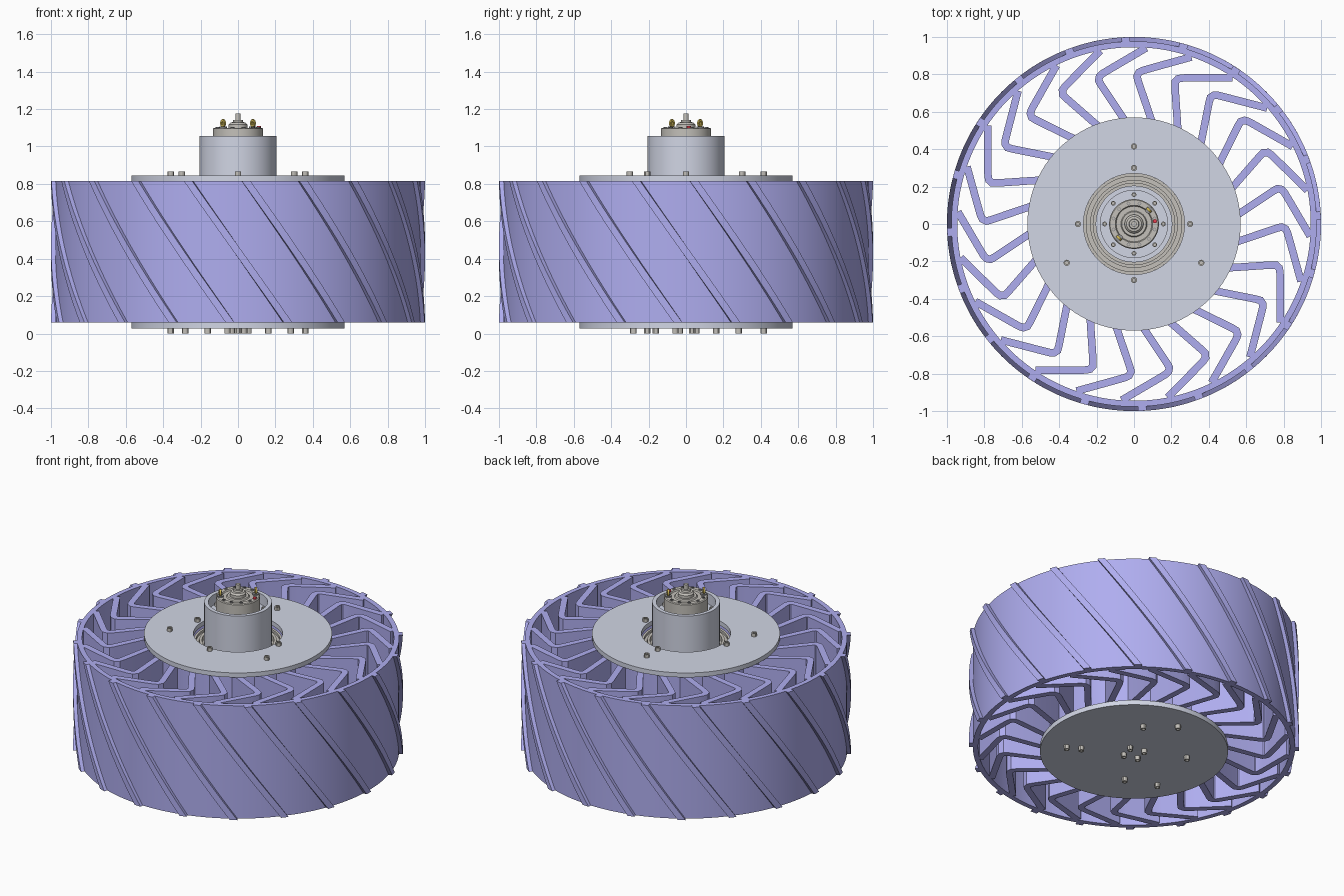
import bpy, bmesh
from math import sin, cos, pi, radians, atan2
from mathutils import Vector, Matrix

if "Cube" in bpy.data.objects:
    bpy.data.objects.remove(bpy.data.objects["Cube"])


def material(name, rgb):
    m = bpy.data.materials.new(name)
    m.diffuse_color = (*rgb, 1)
    m.use_nodes = True
    m.node_tree.nodes["Principled BSDF"].inputs["Base Color"].default_value = m.diffuse_color
    return m


VIOLET = material("violet", (0.43, 0.42, 0.87))
STEEL = material("blue_grey", (0.64, 0.67, 0.78))
TAN = material("warm_grey", (0.55, 0.53, 0.49))
BRASS = material("brass", (0.65, 0.5, 0.1))
RED = material("red", (0.8, 0.05, 0.08))
DARK = material("dark_grey", (0.3, 0.3, 0.31))


def finish(bm, name, mat):
    bmesh.ops.recalc_face_normals(bm, faces=bm.faces)
    me = bpy.data.meshes.new(name)
    bm.to_mesh(me)
    bm.free()
    me.shade_smooth()
    me.set_sharp_from_angle(angle=radians(30))
    me.materials.append(mat)
    ob = bpy.data.objects.new(name, me)
    bpy.context.collection.objects.link(ob)
    return ob


def add_lathe(bm, profile, seg=64, at=(0, 0), closed=True):
    """Revolve (r, z) points around a vertical axis; r = 0 gives a pole."""
    rings = []
    for r, z in profile:
        if r == 0:
            rings.append([bm.verts.new((*at, z))] * seg)
        else:
            rings.append([bm.verts.new((at[0] + r * cos(2 * pi * i / seg),
                                        at[1] + r * sin(2 * pi * i / seg), z))
                          for i in range(seg)])
    pairs = list(zip(rings, rings[1:]))
    if closed:
        pairs.append((rings[-1], rings[0]))
    for a, b in pairs:
        for i in range(seg):
            j = (i + 1) % seg
            vs = list(dict.fromkeys((a[i], a[j], b[j], b[i])))
            if len(vs) > 2:
                bm.faces.new(vs)


def lathe(name, mat, profile, seg=64, at=(0, 0), closed=True):
    bm = bmesh.new()
    add_lathe(bm, profile, seg, at, closed)
    return finish(bm, name, mat)


def tube(name, mat, r0, r1, z0, z1, seg=64):
    return lathe(name, mat, [(r0, z0), (r1, z0), (r1, z1), (r0, z1)], seg)


def solid(name, mat, r, z0, z1, seg=64, at=(0, 0)):
    return lathe(name, mat, [(0, z0), (r, z0), (r, z1), (0, z1)], seg, at, False)


def bolts(name, points, z, h, r=0.017, mat=TAN):
    """Round cap screws with a socket; negative h points downwards."""
    bm = bmesh.new()
    for p in points:
        add_lathe(bm, [(0, z), (r, z), (r, z + h), (r * .55, z + h),
                       (r * .55, z + h * .4), (0, z + h * .4)], 12, p, False)
    finish(bm, name, mat)


def polar(r, start, n):
    return [(r * cos(radians(start + 360 * k / n)), r * sin(radians(start + 360 * k / n)))
            for k in range(n)]


Z0, Z1 = 0.06, 0.815

# Wheel rim and inner hub wall
tube("wheel_rim", VIOLET, 0.945, 0.977, Z0, Z1, 160)
tube("wheel_inner_hub", VIOLET, 0.49, 0.53, Z0, Z1, 96)

# Bent flexible spokes
path = [Vector(p) for p in [(.50, -.112), (.765, -.022), (.79, -.016), (.81, -.026),
                            (.82, -.045), (.833, -.09), (.893, -.307)]]
left, right = [], []
for i, p in enumerate(path):
    d0 = (p - path[max(i - 1, 0)]).normalized()
    d1 = (path[min(i + 1, len(path) - 1)] - p).normalized()
    t = (d0 + d1).normalized()
    d = d1 if d1.length else d0
    n = Vector((-t.y, t.x)) * 0.02 / max(t.dot(d), 0.5)
    left.append(p + n)
    right.append(p - n)
bm = bmesh.new()
for k in range(24):
    rot = Matrix.Rotation(2 * pi * k / 24, 3, 'Z')
    rows = [[bm.verts.new(rot @ Vector((q.x, q.y, z)))
             for q, z in ((l, Z0), (r, Z0), (r, Z1), (l, Z1))] for l, r in zip(left, right)]
    for a, b in zip(rows, rows[1:]):
        for i in range(4):
            bm.faces.new((a[i], a[(i + 1) % 4], b[(i + 1) % 4], b[i]))
    bm.faces.new(rows[0])
    bm.faces.new(rows[-1])
finish(bm, "wheel_spokes", VIOLET)

# Helical treads
bm = bmesh.new()
STEPS = 16
for k in range(20):
    rows = []
    for s in range(STEPS + 1):
        f = s / STEPS
        a = radians(2.5 + 18 * k + 31 * (1 - f))
        z = Z0 + (Z1 - Z0) * f
        rows.append([bm.verts.new((r * cos(a + w), r * sin(a + w), z))
                     for r, w in ((.965, -.023), (1, -.023), (1, .023), (.965, .023))])
    for a, b in zip(rows, rows[1:]):
        for i in range(4):
            bm.faces.new((a[i], a[(i + 1) % 4], b[(i + 1) % 4], b[i]))
    bm.faces.new(rows[0])
    bm.faces.new(rows[-1])
finish(bm, "wheel_treads", VIOLET)

# Side plates
tube("top_plate", STEEL, 0.27, 0.57, Z1, 0.845, 96)
solid("bottom_plate", STEEL, 0.57, 0.028, Z0, 96)

# Plate screws
outer = polar(0.415, 90, 3)
bolts("top_plate_screws", outer + polar(0.3, 0, 4), 0.845, 0.022)
bolts("bottom_plate_screws", outer + polar(0.325, 60, 4) + polar(0.065, 30, 4), 0.028, -0.028)

# Stepped bearing ring inside the plate opening
lathe("bearing_ring", TAN, [(0.2, 0.70), (0.27, 0.70), (0.27, 0.80), (0.255, 0.80),
                            (0.255, 0.785), (0.235, 0.785), (0.235, 0.80),
                            (0.218, 0.80), (0.218, 0.77), (0.2, 0.77)])

# Motor sleeve with its recessed flange and screws
tube("motor_sleeve", STEEL, 0.18, 0.205, 0.55, 1.055)
tube("sleeve_flange", STEEL, 0.12, 0.19, 0.95, 0.985)
bolts("flange_screws", polar(0.157, 0, 8), 0.985, 0.02, 0.013)

# Motor body, end cap and shaft
lathe("motor_body", TAN, [(0, 0.5), (0.133, 0.5), (0.133, 1.095), (0.128, 1.1), (0.1, 1.1),
                          (0.095, 1.092), (0.07, 1.092), (0.065, 1.1), (0, 1.1)], closed=False)
lathe("motor_end_cap", TAN, [(0, 1.095), (0.05, 1.095), (0.05, 1.118), (0.04, 1.128),
                             (0.028, 1.13), (0.025, 1.142), (0, 1.142)], 48, closed=False)
solid("motor_shaft", TAN, 0.014, 1.13, 1.175, 24)
bolts("motor_cap_screws", polar(0.113, 15, 12), 1.095, 0.01, 0.01, DARK)
solid("polarity_dot", RED, 0.011, 1.095, 1.109, 16, (0.112, 0.015))

# Terminal tabs: upright brass loops on small collars
for i, s in enumerate((1, -1)):
    x, y = 0.08 * s, 0.075 * s
    solid(f"terminal_collar_{i + 1}", DARK, 0.02, 1.095, 1.106, 16, (x, y))
    bm = bmesh.new()
    add_lathe(bm, [(0.007, -0.006), (0.016, -0.006), (0.016, 0.006), (0.007, 0.006)], 20)
    bm.transform(Matrix.Translation((x, y, 1.124)) @ Matrix.Rotation(radians(-45), 4, 'Z')
                 @ Matrix.Diagonal((1, 1, 1.35, 1)) @ Matrix.Rotation(pi / 2, 4, 'X'))
    finish(bm, f"terminal_tab_{i + 1}", BRASS)
